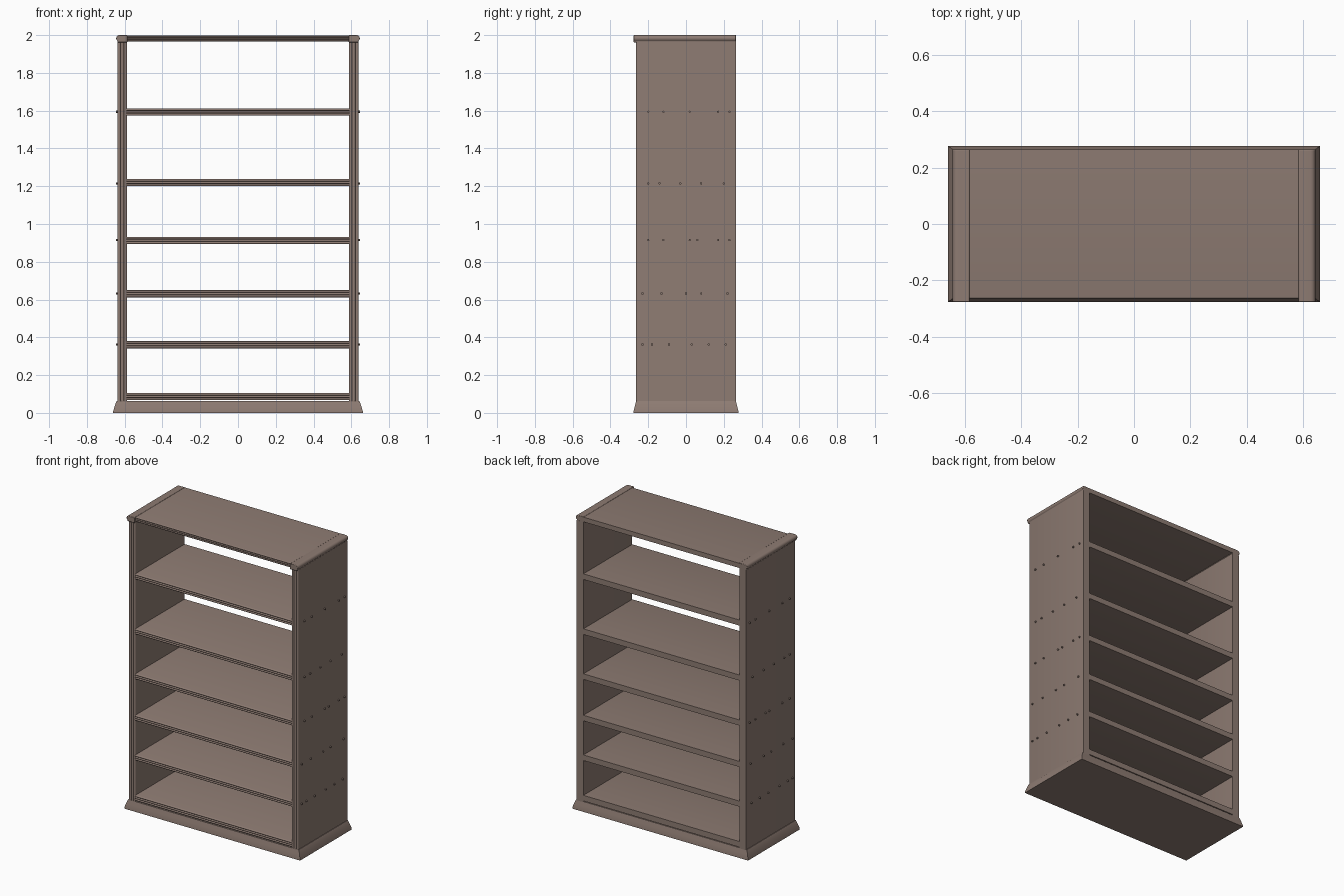
import bpy, bmesh, math
from mathutils import Matrix

cube = bpy.data.objects.get("Cube")
if cube:
    bpy.data.objects.remove(cube, do_unlink=True)

wood = bpy.data.materials.new("brown_wood")
wood.use_nodes = True
colour = (0.27, 0.2, 0.17, 1)
wood.diffuse_color = colour
wood.node_tree.nodes["Principled BSDF"].inputs["Base Color"].default_value = colour

FRONT, BACK = -0.265, 0.265


def finish(bm, name, angle=40):
    bmesh.ops.recalc_face_normals(bm, faces=bm.faces)
    mesh = bpy.data.meshes.new(name)
    bm.to_mesh(mesh)
    bm.free()
    mesh.materials.append(wood)
    obj = bpy.data.objects.new(name, mesh)
    bpy.context.collection.objects.link(obj)
    bpy.ops.object.select_all(action='DESELECT')
    obj.select_set(True)
    bpy.context.view_layer.objects.active = obj
    bpy.ops.object.shade_smooth_by_angle(angle=math.radians(angle))
    return obj


def prism(name, profile, place, a, b):
    """Extrude a 2D profile from a to b; place maps (u, v, t) to x, y, z."""
    bm = bmesh.new()
    ends = [[bm.verts.new(place(u, v, t)) for u, v in profile] for t in (a, b)]
    for ring in ends:
        bm.faces.new(ring)
    n = len(profile)
    for i in range(n):
        j = (i + 1) % n
        bm.faces.new((ends[0][i], ends[0][j], ends[1][j], ends[1][i]))
    return finish(bm, name)


def reeded(lo, hi, reeds=3, steps=6, depth=0.006):
    """Board section with a plain back edge and rounded reeds along the front."""
    pts = [(BACK, hi), (BACK, lo)]
    w = (hi - lo) / reeds
    for r in range(reeds):
        for s in range(steps + (r == reeds - 1)):
            a = math.pi * s / steps
            pts.append((FRONT + depth * (1 - math.sin(a)),
                        lo + w * (r + 0.5 - 0.5 * math.cos(a))))
    return pts


def along_x(u, v, t):
    return (t, u, v)


# Shelves and the top board
for i, top in enumerate((0.105, 0.38, 0.65, 0.932, 1.238, 1.612)):
    prism(f"shelf_{i + 1}", reeded(top - 0.038, top), along_x, -0.595, 0.595)
prism("top_board", reeded(1.966, 1.998), along_x, -0.595, 0.595)

# Pegs at each shelf: height, then positions from front to back
peg_rows = {
    1.594: (-0.2, -0.12, 0.02, 0.17, 0.23),
    1.215: (-0.2, -0.14, -0.03, 0.08, 0.2),
    0.915: (-0.2, -0.12, 0.02, 0.06, 0.17, 0.23),
    0.632: (-0.23, -0.13, 0.0, 0.08, 0.22),
    0.362: (-0.23, -0.18, -0.09, 0.03, 0.12, 0.21),
}

for side, s in (("left", 1), ("right", -1)):
    # Side panel with a reeded front edge
    prism(f"{side}_side", reeded(0.587, 0.638),
          lambda u, v, t: (s * v, u, t), 0.05, 1.965)

    # Cap rail with a rounded outer edge and a front overhang
    cap = [(0.585, 1.962), (0.638, 1.962)]
    for k in range(9):
        a = math.radians(-60 + 150 * k / 8)
        cap.append((0.628 + 0.017 * math.cos(a), 1.983 + 0.017 * math.sin(a)))
    cap.append((0.585, 2.0))
    rail = prism(f"{side}_cap", cap, lambda u, v, t: (s * u, t, v), -0.278, BACK)
    bevel = rail.modifiers.new("rounded_ends", 'BEVEL')
    bevel.width, bevel.segments = 0.004, 2

    # Wooden pegs showing on the outside
    bm = bmesh.new()
    for z, row in peg_rows.items():
        for y in row:
            m = Matrix.Translation((s * 0.64, y, z)) @ Matrix.Rotation(math.pi / 2, 4, 'Y')
            bmesh.ops.create_cone(bm, cap_ends=True, segments=8, radius1=0.006,
                                  radius2=0.006, depth=0.012, matrix=m)
    finish(bm, f"{side}_pegs")

# Flared base plinth, lofted through rectangular rings
bm = bmesh.new()
rings = []
for z, x, y in ((0, 0.662, 0.278), (0.012, 0.66, 0.277), (0.035, 0.653, 0.271),
                (0.055, 0.646, 0.266), (0.062, 0.642, 0.264)):
    rings.append([bm.verts.new((x * a, y * b, z))
                  for a, b in ((-1, -1), (1, -1), (1, 1), (-1, 1))])
bm.faces.new(rings[0])
bm.faces.new(rings[-1])
for low, high in zip(rings, rings[1:]):
    for i in range(4):
        j = (i + 1) % 4
        bm.faces.new((low[i], low[j], high[j], high[i]))
finish(bm, "base_plinth")
